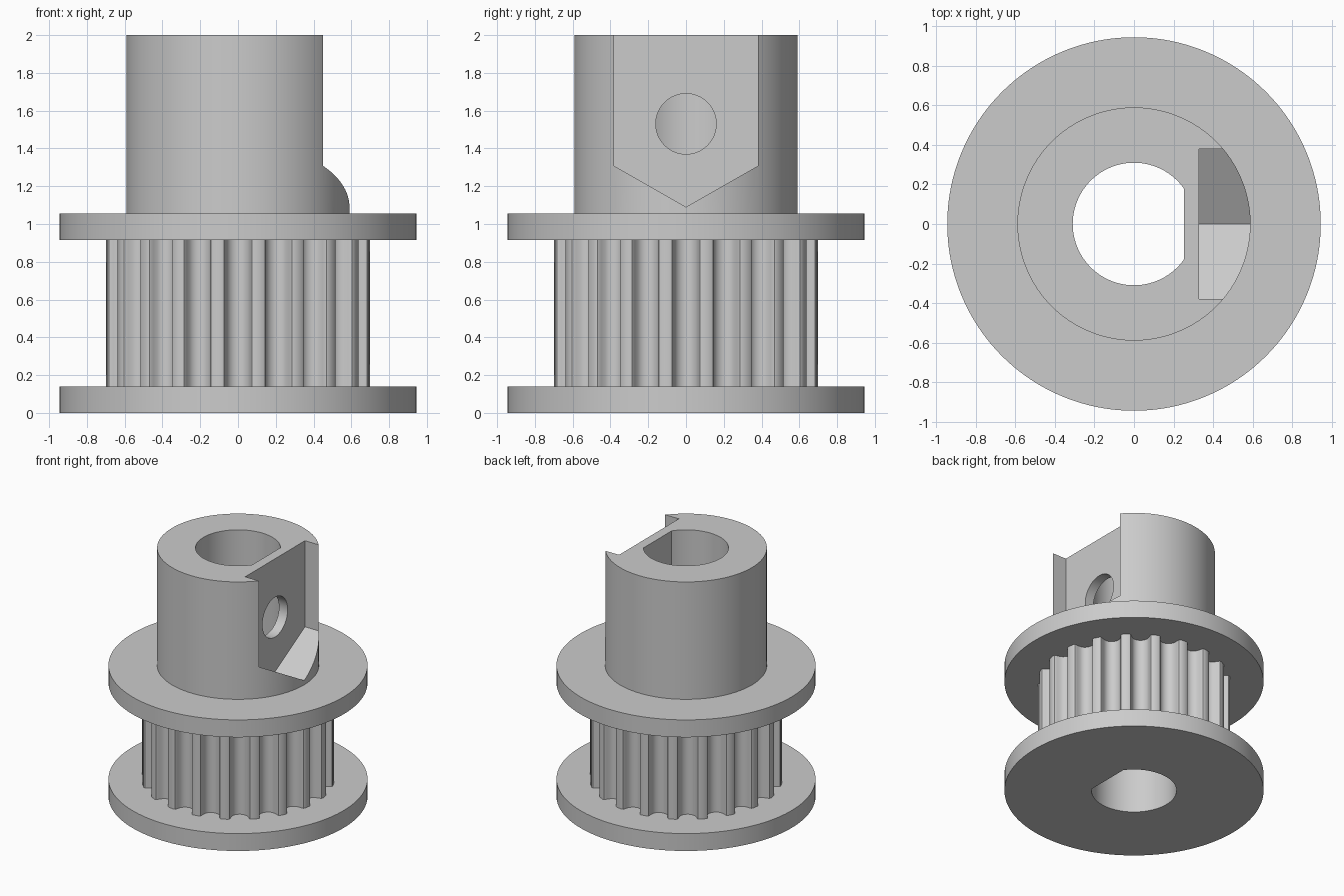
import bpy
import bmesh
from math import cos, sin, pi, sqrt, atan2
from mathutils import Matrix

cube = bpy.data.objects.get("Cube")
if cube:
    bpy.data.objects.remove(cube, do_unlink=True)

FLANGE_R, HUB_R, TOOTH_R, BORE_R = 0.945, 0.59, 0.703, 0.31
TEETH, BORE_FLAT_X = 20, 0.253

grey = bpy.data.materials.new("plain grey")
grey.use_nodes = True
colour = (0.6, 0.6, 0.6, 1)
grey.diffuse_color = colour
grey.node_tree.nodes["Principled BSDF"].inputs["Base Color"].default_value = colour


def circle(radius, count=160):
    return [(radius * cos(2 * pi * i / count), radius * sin(2 * pi * i / count))
            for i in range(count)]


def prism(name, outline, low, high, matrix=None):
    """Extrude a closed 2D outline from low to high along its normal."""
    bm = bmesh.new()
    base = bm.faces.new([bm.verts.new((x, y, low)) for x, y in outline])
    top = bmesh.ops.extrude_face_region(bm, geom=[base])["geom"]
    bmesh.ops.translate(bm, vec=(0, 0, high - low),
                        verts=[v for v in top if isinstance(v, bmesh.types.BMVert)])
    bmesh.ops.recalc_face_normals(bm, faces=bm.faces)
    if matrix:
        bm.transform(matrix)
    mesh = bpy.data.meshes.new(name)
    bm.to_mesh(mesh)
    bm.free()
    mesh.materials.append(grey)
    obj = bpy.data.objects.new(name, mesh)
    bpy.context.collection.objects.link(obj)
    return obj


def select(obj):
    bpy.ops.object.select_all(action="DESELECT")
    obj.select_set(True)
    bpy.context.view_layer.objects.active = obj


def cut(obj, cutter):
    select(obj)
    mod = obj.modifiers.new("cut", "BOOLEAN")
    mod.operation, mod.solver, mod.object = "DIFFERENCE", "EXACT", cutter
    bpy.ops.object.modifier_apply(modifier=mod.name)


def toothed_outline():
    """Rounded grooves around the rim, with narrow lands between them."""
    half = [(0.0856, 0), (0.0742, 0.0043), (0.0685, 0.015), (0.0663, 0.0273),
            (0.0578, 0.0508), (0.0517, 0.0618), (0.041, 0.073), (0.0284, 0.081),
            (0.0146, 0.0859)]
    groove = [(-w, d) for w, d in half] + [(0, 0.0875)] + half[::-1]
    mouth = sqrt(TOOTH_R ** 2 - half[0][0] ** 2)
    points = []
    for k in range(TEETH):
        a = 2 * pi * k / TEETH
        for w, d in groove:
            r = mouth - d
            points.append((r * cos(a) - w * sin(a), r * sin(a) + w * cos(a)))
        mid = a + pi / TEETH
        points.append((TOOTH_R * cos(mid), TOOTH_R * sin(mid)))
    return points


# Stacked bodies
parts = [
    prism("lower_flange", circle(FLANGE_R), 0, 0.14),
    prism("toothed_barrel", toothed_outline(), 0.14, 0.915),
    prism("upper_flange", circle(FLANGE_R), 0.915, 1.055),
    prism("hub", circle(HUB_R), 1.055, 2),
]
hub = parts[-1]

# D-shaped shaft bore
flat_angle = atan2(sqrt(BORE_R ** 2 - BORE_FLAT_X ** 2), BORE_FLAT_X)
steps = 80
bore_outline = []
for i in range(steps + 1):
    a = flat_angle + (2 * pi - 2 * flat_angle) * i / steps
    bore_outline.append((BORE_R * cos(a), BORE_R * sin(a)))
bore = prism("bore_cutter", bore_outline, -0.5, 2.5)
for part in parts:
    cut(part, bore)

# Nut slot with a V floor, and the screw hole behind it, both cut along x
along_x = Matrix(((0, 0, 1, 0), (1, 0, 0, 0), (0, 1, 0, 0), (0, 0, 0, 1)))
slot = prism("slot_cutter", [(0, 1.09), (0.38, 1.307), (0.38, 2.2),
                             (-0.38, 2.2), (-0.38, 1.307)], 0.33, 0.8, along_x)
hole = prism("hole_cutter", [(y, z + 1.53) for y, z in circle(0.16, 64)],
             0.1, 0.6, along_x)
cut(hub, slot)
cut(hub, hole)

for cutter in (bore, slot, hole):
    bpy.data.objects.remove(cutter, do_unlink=True)

for part in parts:
    select(part)
    bpy.ops.object.shade_smooth_by_angle(angle=pi / 6)
